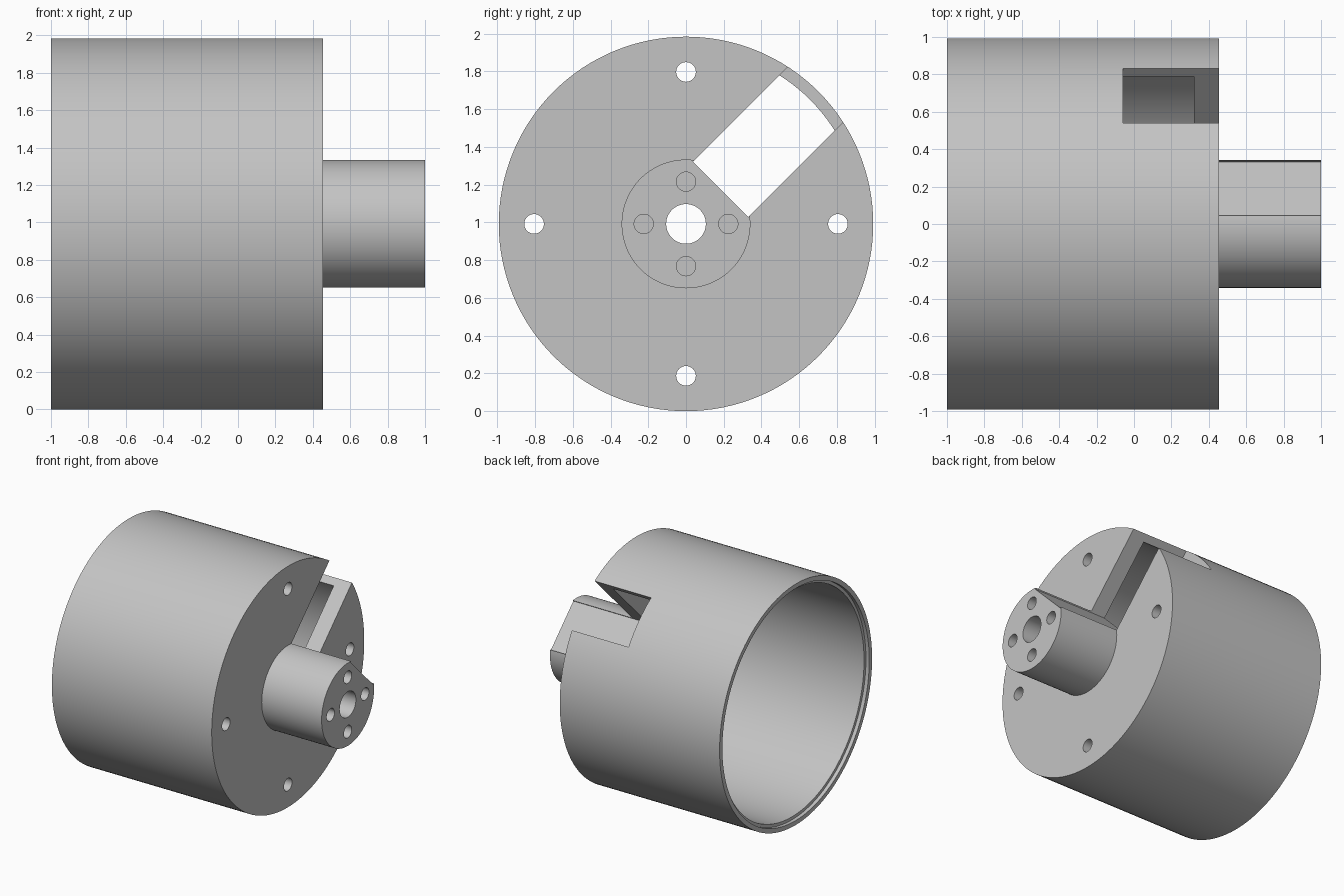
import bpy, bmesh, math
from mathutils import Matrix, Vector

cube = bpy.data.objects.get("Cube")
if cube:
    bpy.data.objects.remove(cube, do_unlink=True)

R = 0.992          # outer radius, also the height of the axis
SEGMENTS = 128

# One grey material
grey = bpy.data.materials.new("plain grey")
grey.use_nodes = True
COLOUR = (0.55, 0.55, 0.55, 1)
grey.diffuse_color = COLOUR
grey.node_tree.nodes["Principled BSDF"].inputs["Base Color"].default_value = COLOUR


def make_object(name, bm):
    bmesh.ops.recalc_face_normals(bm, faces=bm.faces)
    mesh = bpy.data.meshes.new(name)
    bm.to_mesh(mesh)
    bm.free()
    mesh.materials.append(grey)
    obj = bpy.data.objects.new(name, mesh)
    obj.location.z = R
    bpy.context.collection.objects.link(obj)
    return obj


def lathe(name, profile):
    """Spin a closed (x, radius) profile around the x axis."""
    bm = bmesh.new()
    verts = [bm.verts.new((x, 0, r)) for x, r in profile]
    edges = [bm.edges.new((a, b)) for a, b in zip(verts, verts[1:] + verts[:1])]
    bmesh.ops.spin(bm, geom=verts + edges, cent=(0, 0, 0), axis=(1, 0, 0),
                   angle=math.tau, steps=SEGMENTS, use_duplicate=False)
    bmesh.ops.remove_doubles(bm, verts=bm.verts, dist=1e-4)
    return make_object(name, bm)


def add_hole_ring(bm, distance, radius, x0, x1):
    """Four drill cylinders along x, spaced evenly around the axis."""
    for i in range(4):
        turn = Matrix.Rotation(i * math.pi / 2, 4, "X")
        place = Matrix.Translation(((x0 + x1) / 2, distance, 0))
        lie = Matrix.Rotation(math.pi / 2, 4, "Y")
        bmesh.ops.create_cone(bm, cap_ends=True, segments=40, radius1=radius,
                              radius2=radius, depth=x1 - x0,
                              matrix=turn @ place @ lie)


# Hollow drum with end plate, stepped rim, hub and central bore
drum = lathe("drum_with_hub", [
    (-1, R), (0.455, R), (0.455, 0.341), (1, 0.341), (1, 0.105),
    (0.32, 0.105), (0.32, 0.93), (-0.97, 0.93), (-0.97, 0.955), (-1, 0.955)])

# Cutter: plate holes, blind hub holes and the diagonal slot
bm = bmesh.new()
add_hole_ring(bm, 0.805, 0.052, 0.2, 0.6)
add_hole_ring(bm, 0.224, 0.051, 0.7, 1.1)
low, high = Vector((-0.06, 0.26, -0.2075)), Vector((1.2, 1.2, 0.2075))
bmesh.ops.create_cube(bm, size=1, matrix=Matrix.Rotation(math.pi / 4, 4, "X")
                      @ Matrix.Translation((low + high) / 2)
                      @ Matrix.Diagonal((high - low).to_4d()))
cutter = make_object("slot_and_hole_cutter", bm)
cutter.hide_render = True

cut = drum.modifiers.new("cut", "BOOLEAN")
cut.operation = "DIFFERENCE"
cut.solver = "EXACT"
cut.object = cutter

bpy.ops.object.select_all(action="DESELECT")
drum.select_set(True)
bpy.context.view_layer.objects.active = drum
bpy.ops.object.modifier_apply(modifier=cut.name)
bpy.data.objects.remove(cutter, do_unlink=True)
bpy.ops.object.shade_smooth_by_angle(angle=math.radians(30))
